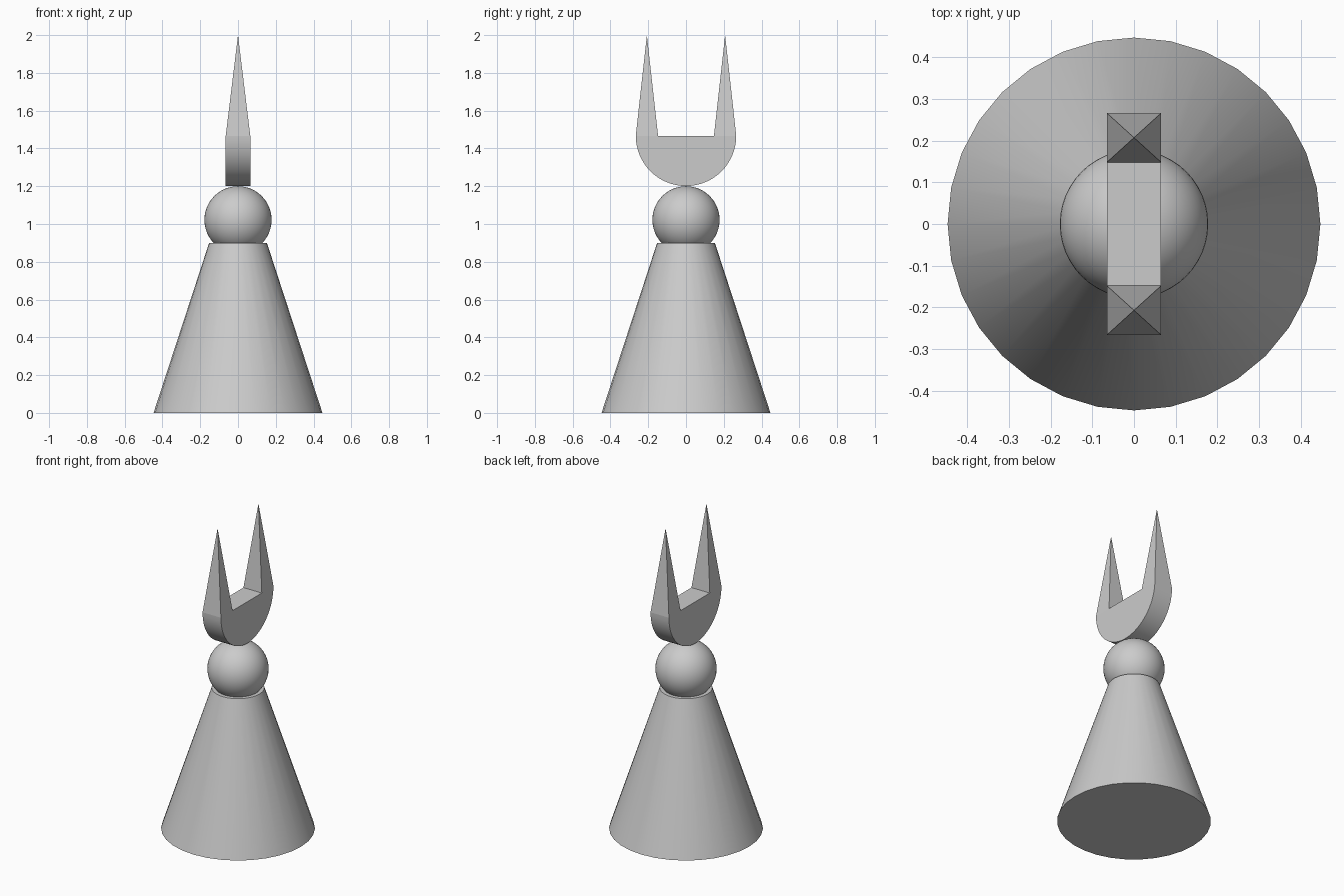
import bpy, bmesh, math

if "Cube" in bpy.data.objects:
    bpy.data.objects.remove(bpy.data.objects["Cube"])

HALF_T = 0.065     # half thickness of the crest
R = 0.266          # crest radius
Z = 1.467          # height of the crest's flat top


def smooth(obj, angle=35):
    bpy.ops.object.select_all(action='DESELECT')
    obj.select_set(True)
    bpy.context.view_layer.objects.active = obj
    bpy.ops.object.shade_smooth_by_angle(angle=math.radians(angle))


def add_mesh(name, bm):
    bmesh.ops.recalc_face_normals(bm, faces=bm.faces)
    mesh = bpy.data.meshes.new(name)
    bm.to_mesh(mesh)
    bm.free()
    obj = bpy.data.objects.new(name, mesh)
    bpy.context.collection.objects.link(obj)
    return obj


# Tapered body
bpy.ops.mesh.primitive_cone_add(vertices=32, radius1=0.447, radius2=0.153,
                                depth=0.9, location=(0, 0, 0.45))
body = bpy.context.object
body.name = "body"
smooth(body)

# Ball head sunk into the body
bpy.ops.mesh.primitive_uv_sphere_add(segments=48, ring_count=24, radius=0.178,
                                     location=(0, 0, 1.022))
head = bpy.context.object
head.name = "head"
smooth(head)

# Half-disc crest, extruded along x
bm = bmesh.new()
steps = 32
arc = [math.pi * (1 + i / steps) for i in range(steps + 1)]
face = bm.faces.new([bm.verts.new((-HALF_T, R * math.cos(a), Z + R * math.sin(a)))
                     for a in arc])
ext = bmesh.ops.extrude_face_region(bm, geom=[face], use_keep_orig=True)
bmesh.ops.translate(bm, vec=(2 * HALF_T, 0, 0),
                    verts=[g for g in ext["geom"] if isinstance(g, bmesh.types.BMVert)])
smooth(add_mesh("crest", bm))

# Two pyramid prongs on top of the crest
for side, name in ((-1, "prong_front"), (1, "prong_back")):
    bm = bmesh.new()
    base = [bm.verts.new((x, side * y, Z)) for x, y in
            ((-HALF_T, 0.148), (HALF_T, 0.148), (HALF_T, R), (-HALF_T, R))]
    tip = bm.verts.new((0, side * 0.207, 2.0))
    bm.faces.new(base)
    for i in range(4):
        bm.faces.new((base[i], base[(i + 1) % 4], tip))
    add_mesh(name, bm)
